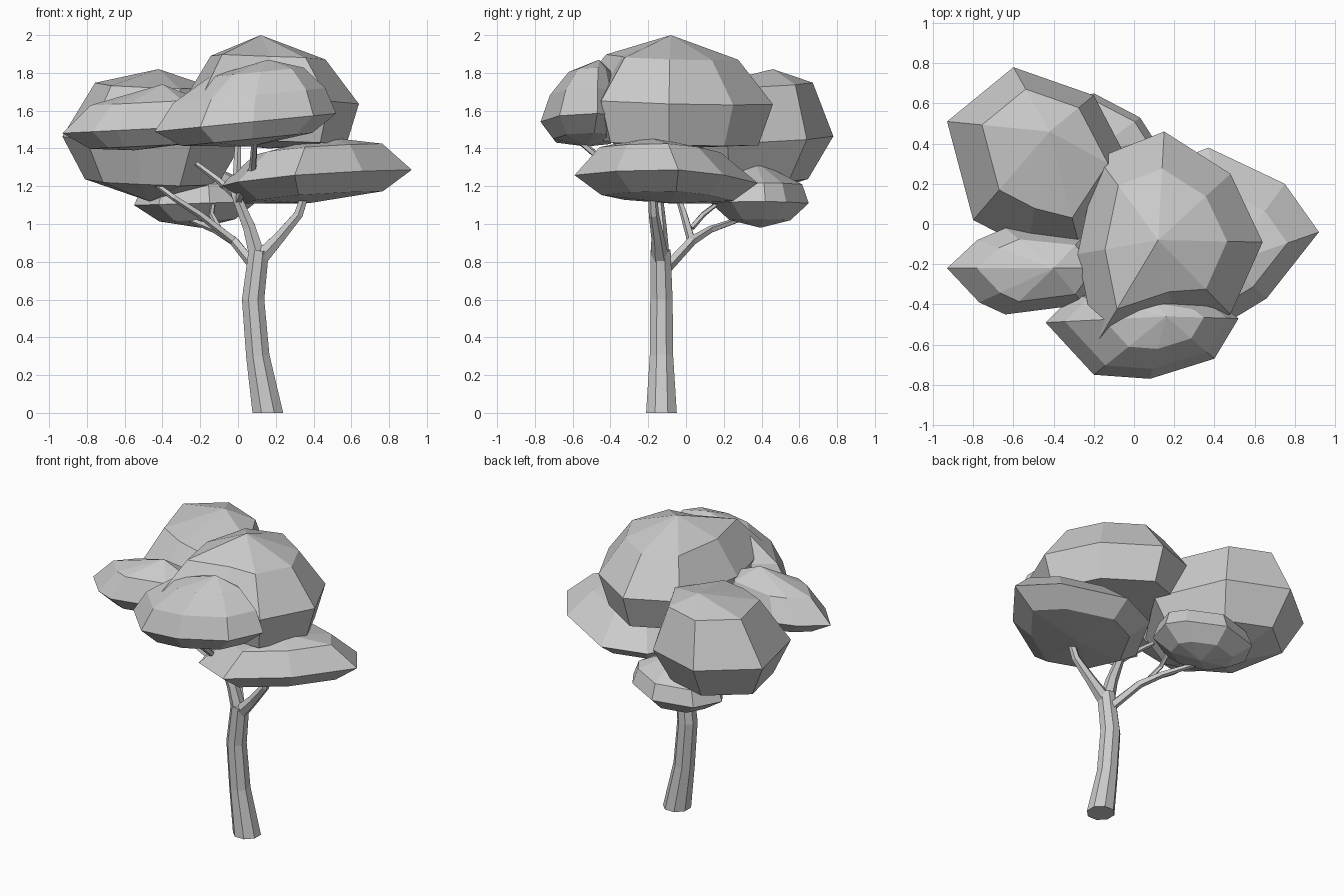
import bpy, bmesh, math
from mathutils import Vector

if "Cube" in bpy.data.objects:
    bpy.data.objects.remove(bpy.data.objects["Cube"])


def finish(bm, name):
    bmesh.ops.recalc_face_normals(bm, faces=bm.faces)
    mesh = bpy.data.meshes.new(name)
    bm.to_mesh(mesh)
    bm.free()
    obj = bpy.data.objects.new(name, mesh)
    bpy.context.collection.objects.link(obj)
    return obj


def bridge(bm, a, b):
    n = len(a)
    for i in range(n):
        j = (i + 1) % n
        bm.faces.new((a[i], a[j], b[j], b[i]))


def limb(name, path, sides):
    """Tapered faceted tube along (x, y, z, radius) stations."""
    bm = bmesh.new()
    pts = [Vector(p[:3]) for p in path]
    rings = []
    for k, p in enumerate(pts):
        d = (pts[min(k + 1, len(pts) - 1)] - pts[max(k - 1, 0)]).normalized()
        if k == 0 and p.z == 0:
            d = Vector((0, 0, 1))
        u = Vector((0, 1, 0)).cross(d).normalized()
        v = d.cross(u)
        ring = []
        for i in range(sides):
            t = 2 * math.pi * (i + 0.5) / sides
            ring.append(bm.verts.new(p + path[k][3] * (math.cos(t) * u + math.sin(t) * v)))
        rings.append(ring)
    for a, b in zip(rings, rings[1:]):
        bridge(bm, a, b)
    bm.faces.new(rings[0])
    bm.faces.new(rings[-1])
    return finish(bm, name)


def foliage(name, outline, rings, peak, base, tilt=(0, 0)):
    """Faceted clump: plan outline scaled through (z, scale) rings, closed by peak and base."""
    bm = bmesh.new()
    c = sum((Vector(p) for p in outline), Vector((0, 0))) / len(outline)
    top = Vector(peak[:2])
    widest = max(rings, key=lambda r: r[1])[0]
    loops = []
    for z, s in rings:
        focus = top if z > widest else c
        loop = []
        for p in outline:
            q = focus + (Vector(p) - focus) * s
            dz = (q - c).dot(Vector(tilt))
            loop.append(bm.verts.new((q.x, q.y, z + dz)))
        loops.append(loop)
    for a, b in zip(loops, loops[1:]):
        bridge(bm, a, b)
    for loop, tip in ((loops[0], (c.x, c.y, base)), (loops[-1], peak)):
        v = bm.verts.new(tip)
        for i in range(len(loop)):
            bm.faces.new((loop[i], loop[(i + 1) % len(loop)], v))
    return finish(bm, name)


# Trunk and its two main forks
limb("trunk", [(.158, -.13, 0, .088), (.105, -.13, .3, .067), (.08, -.13, .6, .064),
               (.11, -.135, .86, .058)], 8)
limb("right_fork", [(.1, -.135, .8, .05), (.22, -.15, .93, .034), (.32, -.17, 1.05, .027),
                    (.37, -.18, 1.2, .022)], 6)
limb("left_fork", [(.11, -.135, .8, .05), (.06, -.14, .98, .038), (-.01, -.15, 1.15, .028),
                   (0, -.12, 1.42, .02)], 6)

# Smaller branches
limb("front_branch", [(0, -.15, 1.12, .022), (.08, -.4, 1.3, .02), (.09, -.6, 1.47, .016)], 5)
limb("upper_left_branch", [(0, -.15, 1.14, .022), (-.1, -.12, 1.23, .018),
                           (-.22, -.08, 1.32, .014)], 5)
limb("back_branch", [(.1, -.11, .76, .03), (-.02, .03, .91, .026), (-.12, .13, .97, .02),
                     (-.27, .3, 1.03, .014)], 5)
limb("left_branch", [(-.02, .03, .91, .024), (-.2, -.01, 1.05, .02), (-.34, -.04, 1.14, .017),
                     (-.5, .02, 1.26, .012)], 5)
limb("back_twig", [(-.1, .03, .98, .016), (-.14, .09, 1.05, .015), (-.13, .18, 1.12, .012)], 5)

# Foliage clumps
foliage("top_foliage",
        [(.64, -.09), (.48, .25), (.15, .46), (-.18, .33), (-.28, -.15), (-.19, -.6),
         (.2, -.47), (.48, -.45)],
        [(1.43, .86), (1.65, 1), (1.88, .66)], (.12, -.08, 2.0), 1.4, (-.03, -.03))
foliage("back_left_foliage",
        [(-.2, .64), (-.6, .78), (-.93, .51), (-.8, .02), (-.53, -.12), (-.25, -.19), (.02, .22)],
        [(1.22, .74), (1.44, 1), (1.73, .66)], (-.42, .46, 1.82), 1.12, (-.03, .04))
foliage("left_foliage",
        [(-.93, -.22), (-.77, -.39), (-.64, -.45), (-.25, -.4), (-.12, -.22), (-.25, -.06),
         (-.64, -.02), (-.78, -.08)],
        [(1.41, .62), (1.5, 1), (1.64, .72)], (-.4, -.22, 1.74), 1.39, (.05, 0))
foliage("front_foliage",
        [(.52, -.47), (.4, -.67), (.08, -.77), (-.2, -.75), (-.44, -.49), (-.3, -.35),
         (.05, -.33), (.42, -.39)],
        [(1.45, .72), (1.54, 1), (1.68, .84), (1.8, .52)], (.16, -.46, 1.87), 1.41, (.1, 0))
foliage("right_foliage",
        [(.92, -.04), (.75, .2), (.37, .38), (.1, .27), (-.1, -.1), (.0, -.42), (.3, -.59),
         (.66, -.37)],
        [(1.14, .72), (1.24, 1), (1.39, .66)], (.46, -.2, 1.46), 1.11, (.09, -.05))
foliage("low_back_foliage",
        [(.1, .42), (.03, .53), (-.2, .65), (-.46, .58), (-.55, .4), (-.42, .2), (-.15, .13),
         (.05, .24)],
        [(1.02, .62), (1.11, 1), (1.21, .88)], (-.2, .36, 1.34), .98, (.03, 0))
